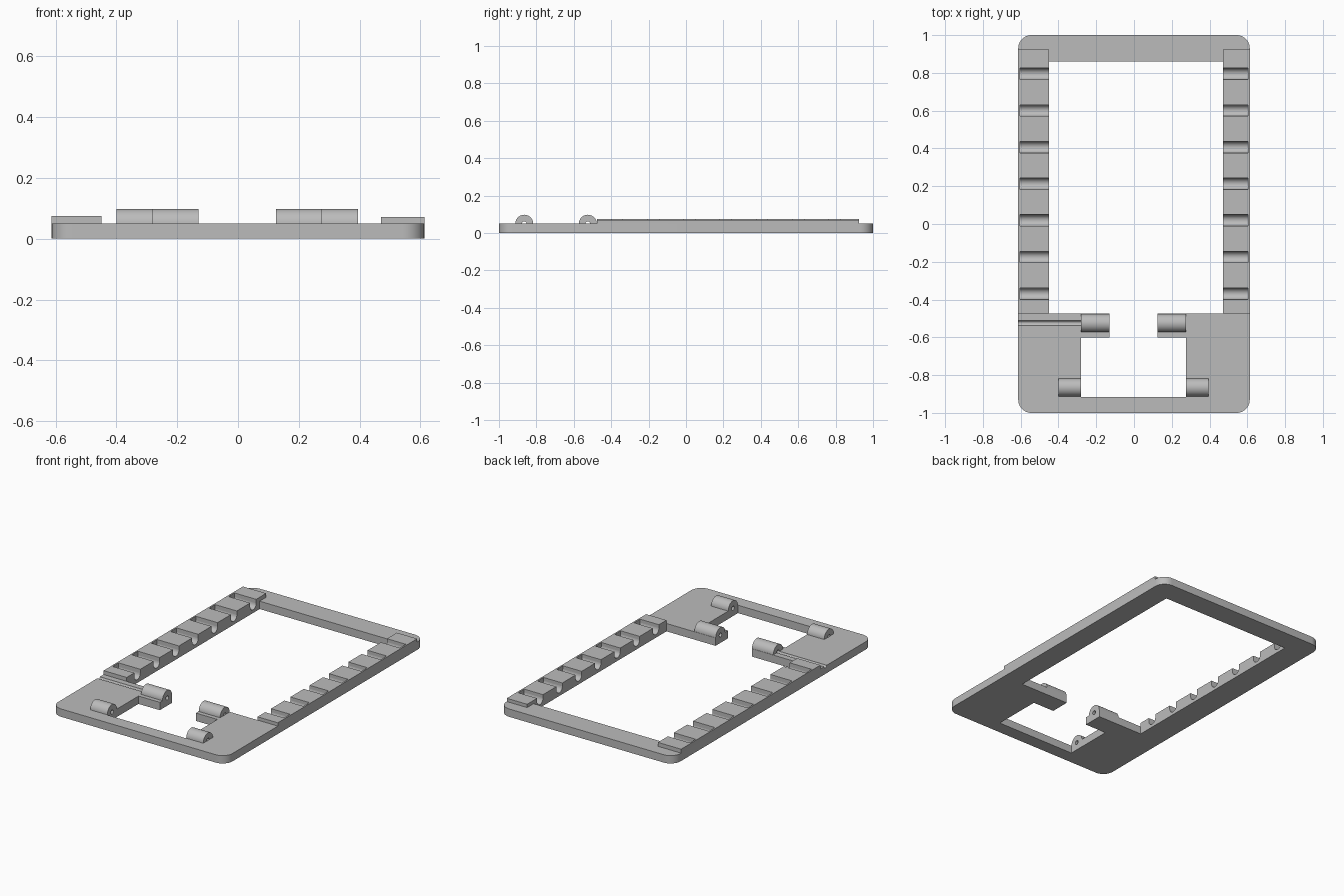
import bpy, bmesh
from math import sin, cos, pi, radians
from mathutils import Vector

if "Cube" in bpy.data.objects:
    bpy.data.objects.remove(bpy.data.objects["Cube"], do_unlink=True)

# Single plain grey
GREY = (0.5, 0.5, 0.5, 1)
grey = bpy.data.materials.new("light_grey")
grey.use_nodes = True
grey.diffuse_color = GREY
grey.node_tree.nodes["Principled BSDF"].inputs["Base Color"].default_value = GREY

W, T = 0.613, 0.05            # half width, plate thickness
BACK, FRONT = 0.925, -0.475   # rail ends
WALL = 0.603                  # where the slots stop, leaving a thin outer wall
SLOT_R, HOLE_R, BARREL_R = 0.03, 0.013, 0.048
slots = [0.795 - 0.194 * i for i in range(7)]


def prism(bm, points, offset):
    """Extrude a flat 3D polygon along an offset."""
    offset = Vector(offset)
    a = [bm.verts.new(p) for p in points]
    b = [bm.verts.new(Vector(p) + offset) for p in points]
    bm.faces.new(a)
    bm.faces.new(b[::-1])
    n = len(a)
    for i in range(n):
        j = (i + 1) % n
        bm.faces.new((a[j], a[i], b[i], b[j]))


def bar(bm, yz, x0, x1):
    """Extrude a side profile from x0 to x1."""
    prism(bm, [(x0, y, z) for y, z in yz], (x1 - x0, 0, 0))


def block(bm, x0, x1, y0, y1, z0, z1):
    bar(bm, [(y0, z0), (y1, z0), (y1, z1), (y0, z1)], x0, x1)


def arc(cx, cy, r, start, end, steps):
    angles = [radians(start + (end - start) * i / steps) for i in range(steps + 1)]
    return [(cx + r * cos(a), cy + r * sin(a)) for a in angles]


def finish(bm, name):
    bmesh.ops.recalc_face_normals(bm, faces=bm.faces[:])
    mesh = bpy.data.meshes.new(name)
    bm.to_mesh(mesh)
    bm.free()
    obj = bpy.data.objects.new(name, mesh)
    bpy.context.collection.objects.link(obj)
    mesh.materials.append(grey)
    return obj


def smooth(obj):
    bpy.ops.object.select_all(action='DESELECT')
    obj.select_set(True)
    bpy.context.view_layer.objects.active = obj
    bpy.ops.object.shade_smooth_by_angle(angle=radians(30))


# Base plate with rounded corners
R = 0.07
outline = []
for sx, sy, start in ((1, 1, 0), (-1, 1, 90), (-1, -1, 180), (1, -1, 270)):
    outline += arc(sx * (W - R), sy * (1 - R), R, start, start + 90, 10)
bm = bmesh.new()
prism(bm, [(x, y, 0) for x, y in outline], (0, 0, T))
plate = finish(bm, "base_plate")

# Cutter: large window, neck and small window in one outline
opening = [(-0.45, 0.86), (-0.45, FRONT), (-0.13, FRONT), (-0.13, -0.6),
           (-0.28, -0.6), (-0.28, -0.915), (0.275, -0.915), (0.275, -0.6),
           (0.125, -0.6), (0.125, FRONT), (0.47, FRONT), (0.47, 0.86)]
bm = bmesh.new()
prism(bm, [(x, y, -0.1) for x, y in opening], (0, 0, 0.3))
window_cutter = finish(bm, "window_cutter")

# Hinge barrels: left and right x range at each hinge line
barrels = {"rear_left": (-0.525, 0.125, 0.275), "rear_right": (-0.525, -0.28, -0.13),
           "front_left": (-0.865, 0.275, 0.395), "front_right": (-0.865, -0.4, -0.28)}

# Cutter: round slot bottoms, pin holes and the pin channel
bm = bmesh.new()
for y in slots:
    ring = arc(y, T, SLOT_R, 0, 360, 24)[:-1]
    bar(bm, ring, -WALL, -0.44)
    bar(bm, ring, 0.46, WALL)
for name, (y, x0, x1) in barrels.items():
    ring = arc(y, T, HOLE_R, 0, 360, 16)[:-1]
    start = -0.65 if name == "rear_right" else x0 - (0.01 if x0 > 0 and "rear" in name else 0)
    if name == "front_left":
        start = x0 - 0.01
    bar(bm, ring, start, x1 + (0.01 if x1 < 0 else 0))
groove_cutter = finish(bm, "groove_cutter")

for cutter in (window_cutter, groove_cutter):
    cutter.hide_render = True
    mod = plate.modifiers.new(cutter.name, 'BOOLEAN')
    mod.operation = 'DIFFERENCE'
    mod.solver = 'EXACT'
    mod.object = cutter
graph = bpy.context.evaluated_depsgraph_get()
cut_mesh = bpy.data.meshes.new_from_object(plate.evaluated_get(graph))
plate.modifiers.clear()
plate.data = cut_mesh
for cutter in (window_cutter, groove_cutter):
    bpy.data.objects.remove(cutter, do_unlink=True)
smooth(plate)

# Slotted side rails: raised blocks between slots and a thin outer wall
for name, inner, side, top in (("right_rail", -0.45, -1, 0.075), ("left_rail", 0.47, 1, 0.071)):
    bm = bmesh.new()
    edges = [BACK]
    for y in slots:
        edges += [y + SLOT_R, y - SLOT_R]
    edges.append(FRONT)
    for y1, y0 in zip(edges[::2], edges[1::2]):
        block(bm, *sorted((inner, side * WALL)), y0, y1, T, top)
    block(bm, *sorted((side * WALL, side * W)), FRONT, BACK, T, top)
    finish(bm, name)

# Half-round barrels with a pin hole
for name, (y, x0, x1) in barrels.items():
    bm = bmesh.new()
    bar(bm, arc(y, T, BARREL_R, 0, 180, 20) + arc(y, T, HOLE_R, 180, 0, 10), x0, x1)
    smooth(finish(bm, name + "_barrel"))
